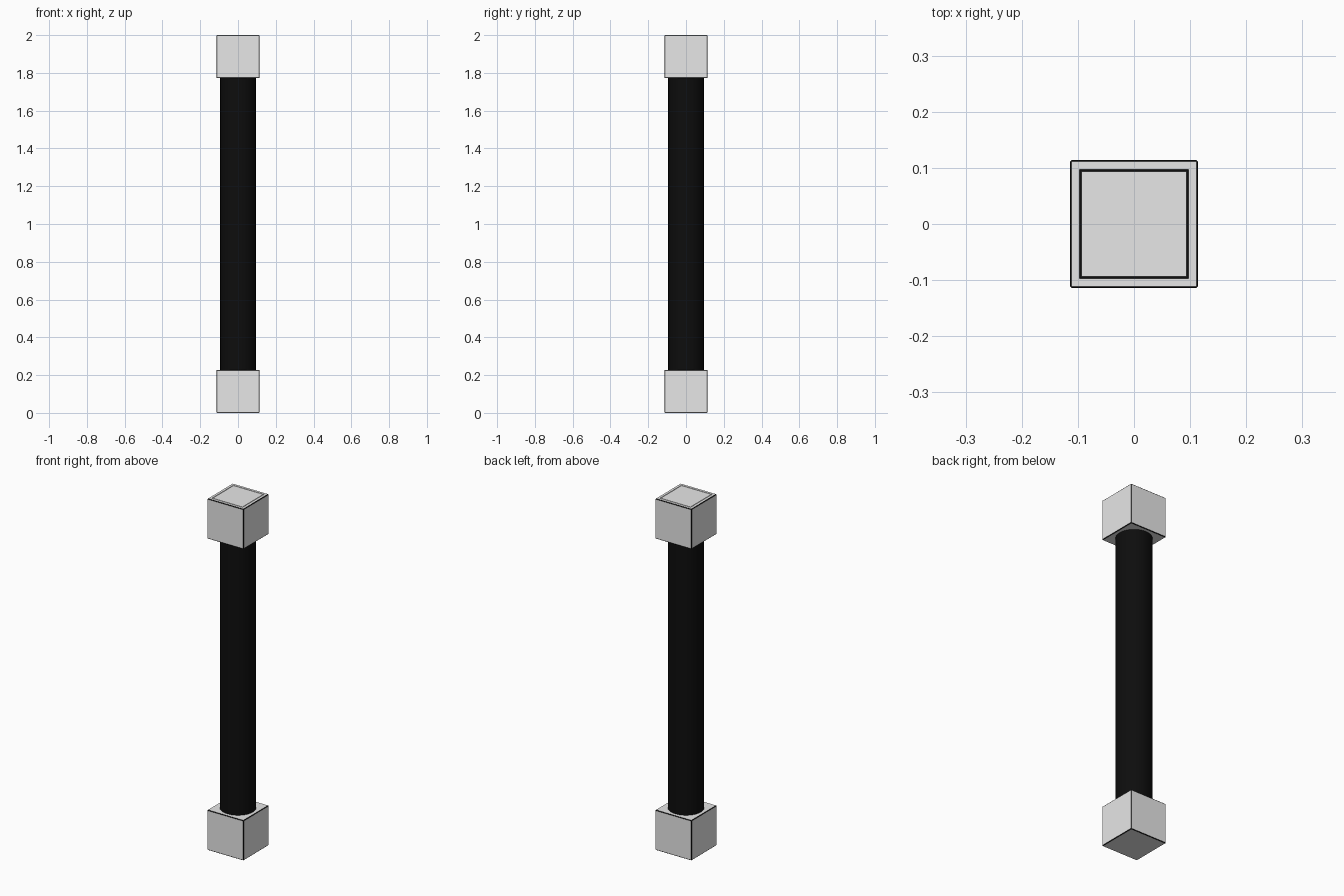
import bpy, bmesh
from mathutils import Matrix

if "Cube" in bpy.data.objects:
    bpy.data.objects.remove(bpy.data.objects["Cube"])

SIZE = 0.228     # cube width
EDGE = 0.003     # dark edge trim


def material(name, v):
    m = bpy.data.materials.new(name)
    m.diffuse_color = (v, v, v, 1)
    m.use_nodes = True
    m.node_tree.nodes["Principled BSDF"].inputs["Base Color"].default_value = m.diffuse_color
    return m


light = material("light_grey", 0.8)
black = material("black", 0.004)


def finish(bm, name, mats):
    bmesh.ops.recalc_face_normals(bm, faces=bm.faces)
    me = bpy.data.meshes.new(name)
    bm.to_mesh(me)
    bm.free()
    for m in mats:
        me.materials.append(m)
    ob = bpy.data.objects.new(name, me)
    bpy.context.collection.objects.link(ob)
    return ob


# End blocks: light cubes with thin dark edges and a narrow square groove on top
def block(name, z):
    bm = bmesh.new()
    bmesh.ops.create_cube(bm, size=SIZE, matrix=Matrix.Translation((0, 0, z)))
    bmesh.ops.bevel(bm, geom=bm.edges[:], offset=EDGE, segments=1, affect='EDGES')
    for f in bm.faces:
        f.material_index = 0 if f.calc_area() > 0.01 else 1
    if z > 1:
        bm.normal_update()
        top = max(bm.faces, key=lambda f: f.calc_center_median().z)
        bmesh.ops.inset_region(bm, faces=[top], thickness=SIZE / 2 - EDGE - 0.091)
        ring = bmesh.ops.inset_region(bm, faces=[top], thickness=0.005)["faces"]
        geo = bmesh.ops.extrude_face_region(bm, geom=ring)["geom"]
        bmesh.ops.delete(bm, geom=ring, context='FACES_ONLY')
        bmesh.ops.translate(bm, vec=(0, 0, -0.012),
                            verts=[g for g in geo if isinstance(g, bmesh.types.BMVert)])
        for g in geo:
            if isinstance(g, bmesh.types.BMFace):
                g.material_index = 1
    return finish(bm, name, [light, black])


block("bottom_block", SIZE / 2)
block("top_block", 2 - SIZE / 2)

# Round black column between the blocks
bm = bmesh.new()
bmesh.ops.create_cone(bm, cap_ends=True, segments=32, radius1=0.094, radius2=0.094,
                      depth=2 - 2 * SIZE + 0.01, matrix=Matrix.Translation((0, 0, 1)))
for f in bm.faces:
    f.smooth = len(f.verts) == 4
for e in bm.edges:
    e.smooth = all(f.smooth for f in e.link_faces)
finish(bm, "column", [black])
